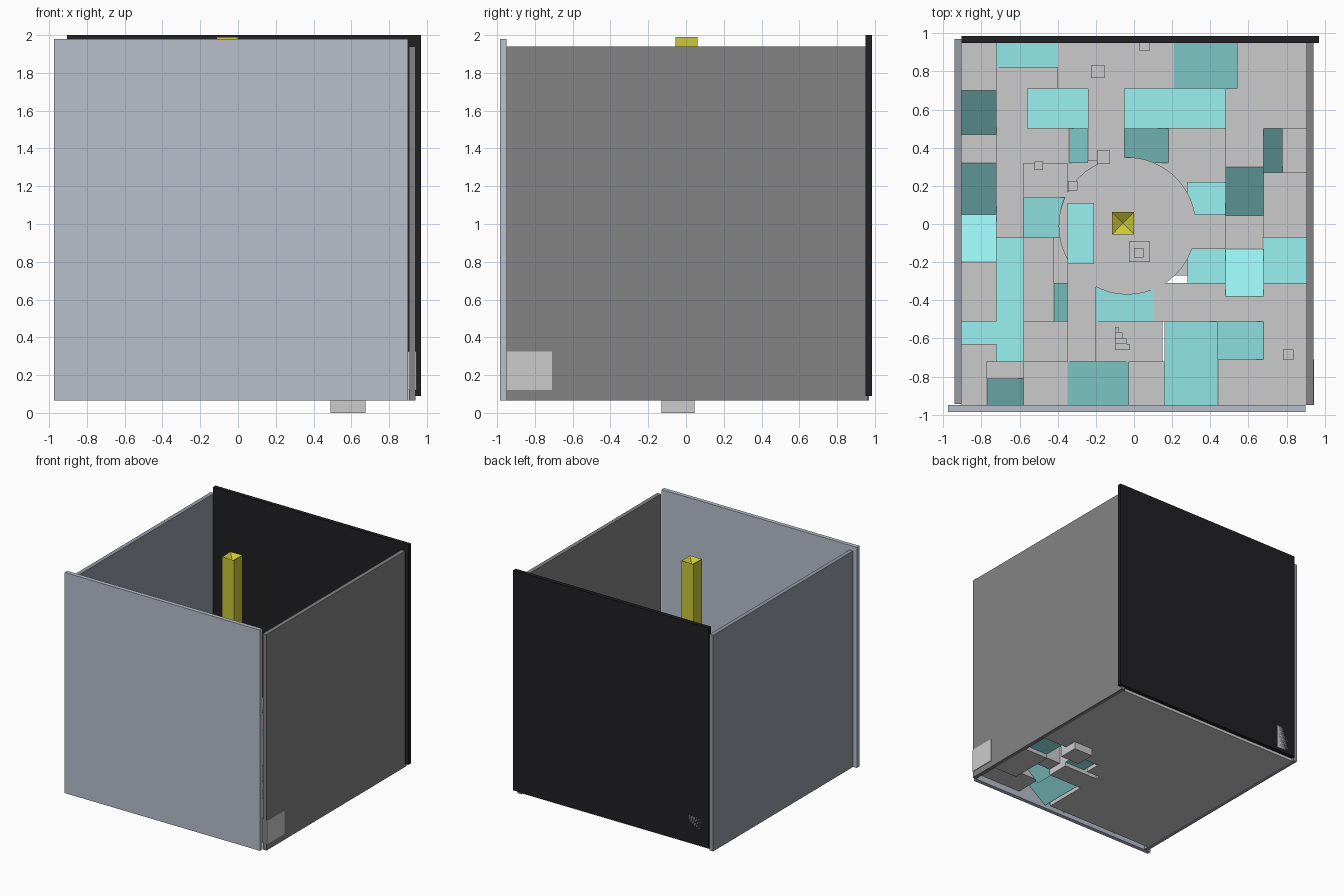
import bpy, bmesh, math

def mat(name, c):
    m = bpy.data.materials.new(name)
    m.diffuse_color = (*c, 1)
    return m

TEAL = mat("teal", (0.32, 0.88, 0.88))
YELLOW = mat("yellow", (0.6, 0.58, 0.04))
PALE = mat("pale_blue_grey", (0.48, 0.52, 0.6))
SLATE = mat("slate", (0.3, 0.33, 0.38))
DARK = mat("dark_grey", (0.23, 0.23, 0.23))
BLACK = mat("black", (0.015, 0.014, 0.016))

def finish(bm, name, m):
    bmesh.ops.recalc_face_normals(bm, faces=bm.faces)
    me = bpy.data.meshes.new(name)
    bm.to_mesh(me)
    bm.free()
    o = bpy.data.objects.new(name, me)
    bpy.context.collection.objects.link(o)
    if m:
        me.materials.append(m)
    return o

def slab(name, x0, x1, y0, y1, low, top, m=None):
    """Box whose bottom and top heights are functions of x and y, or constants."""
    f = lambda h, x, y: h(x, y) if callable(h) else h
    bm = bmesh.new()
    bmesh.ops.create_cube(bm, size=1)
    for v in bm.verts:
        x, y = (x0 if v.co.x < 0 else x1), (y0 if v.co.y < 0 else y1)
        v.co = (x, y, f(low if v.co.z < 0 else top, x, y))
    return finish(bm, name, m)

def ramp(x0, x1, y0, y1, za, zb, axis):
    """Teal sloping plate rising from za to zb along the axis."""
    def h(x, y):
        t = (x - x0) / (x1 - x0) if axis == "x" else (y - y0) / (y1 - y0)
        return za + (zb - za) * t
    slab("ramp", x0, x1, y0, y1, lambda x, y: h(x, y) - 0.03, h, TEAL)

# Tall outer walls, each offset like a pinwheel
slab("front_wall", -0.975, 0.90, -0.985, -0.95, 0.065, 1.98, PALE)
slab("back_wall", -0.905, 0.97, 0.95, 0.985, 0.09, 2.0, BLACK)
slab("right_wall", 0.905, 0.94, -0.95, 0.965, 0.065, 1.94, DARK)
slab("left_wall", -0.94, -0.905, -0.945, 0.97, 0.065, 1.94, SLATE)

G, P = 0.12, 0.325   # ground top, walkway top
# Ground plates, leaving the front right corner partly open
for b in [(-0.905, 0.905, 0.045, 0.95), (-0.905, 0.15, -0.9, 0.045),
          (0.15, 0.28, -0.27, 0.045), (0.28, 0.49, -0.13, 0.045),
          (0.675, 0.905, -0.07, 0.045), (0.15, 0.48, -0.51, -0.31),
          (0.675, 0.905, -0.71, -0.31)]:
    slab("ground", *b, 0.065, G)

# Raised walkways
for b in [(-0.905, -0.72, 0.70, 0.985), (-0.905, -0.72, 0.32, 0.47),
          (-0.905, -0.72, -0.51, -0.20), (-0.905, -0.72, -0.72, -0.63),
          (-0.905, -0.77, -0.95, -0.72), (-0.58, -0.35, -0.95, -0.72),
          (-0.03, 0.16, -0.95, -0.72), (0.44, 0.945, -0.95, -0.71),
          (-0.40, 0.21, 0.71, 0.95), (0.54, 0.905, 0.71, 0.95),
          (0.68, 0.905, 0.50, 0.71), (0.68, 0.905, -0.07, 0.27),
          (0.68, 0.905, -0.71, -0.31), (0.48, 0.68, 0.30, 0.71),
          (-0.24, -0.05, 0.33, 0.71), (0.48, 0.68, -0.51, -0.38),
          (-0.58, -0.35, 0.14, 0.32), (-0.58, -0.42, -0.51, -0.07),
          (-0.35, -0.20, -0.72, -0.21), (0.10, 0.48, -0.51, -0.31),
          (0.25, 0.48, -0.13, 0.05)]:
    slab("walkway", *b, G, P)

# Low landing that hangs below the ground
slab("low_landing", 0.49, 0.675, -0.13, 0.045, 0.0, G)

# Ramps
for b in [(-0.72, -0.40, 0.82, 0.95, G, P, "x"), (0.21, 0.54, 0.71, 0.95, P, G, "x"),
          (0.16, 0.44, -0.95, -0.51, G, P, "x"), (-0.35, -0.03, -0.95, -0.72, P, G, "x"),
          (-0.77, -0.58, -0.95, -0.81, P, G, "x"), (-0.20, 0.10, -0.51, -0.31, G, P, "x"),
          (-0.34, -0.24, 0.32, 0.50, G, P, "x"), (-0.05, 0.18, 0.32, 0.50, P, G, "x"),
          (-0.58, -0.35, -0.07, 0.14, G, P, "x"), (0.44, 0.68, -0.71, -0.51, G, P, "x"),
          (-0.42, -0.35, -0.51, -0.31, P, 0.27, "x"),
          (-0.905, -0.72, 0.47, 0.70, G, P, "y"), (-0.905, -0.72, 0.05, 0.32, G, P, "y"),
          (-0.905, -0.72, -0.20, 0.05, P, G, "y"), (0.68, 0.78, 0.27, 0.50, G, P, "y"),
          (0.48, 0.68, 0.045, 0.30, G, P, "y"), (0.48, 0.68, -0.38, -0.13, P, G, "y")]:
    ramp(*b)

# Flat teal pools
for b in [(-0.56, -0.24, 0.50, 0.71), (-0.05, 0.48, 0.50, 0.71),
          (0.28, 0.48, 0.05, 0.22), (0.28, 0.48, -0.31, -0.13),
          (0.68, 0.905, -0.31, -0.07), (-0.72, -0.58, -0.72, -0.07),
          (-0.905, -0.72, -0.63, -0.51)]:
    slab("pool", *b, 0.10, 0.14, TEAL)
slab("teal_bridge", -0.35, -0.21, -0.21, 0.11, P - 0.02, P + 0.02, TEAL)

# Round central platform
bm = bmesh.new()
bmesh.ops.create_cone(bm, cap_ends=True, segments=48, radius1=0.36, radius2=0.36, depth=P - G)
bmesh.ops.translate(bm, verts=bm.verts, vec=(-0.035, -0.01, (P + G) / 2))
disc = finish(bm, "round_platform", None)
for p in disc.data.polygons:
    p.use_smooth = len(p.vertices) == 4
disc.data.set_sharp_from_angle(angle=math.radians(30))

# Yellow column with a shallow pointed hollow in its top
col = slab("column", -0.115, 0.0, -0.055, 0.062, P, 1.99, YELLOW)
bm = bmesh.new()
bm.from_mesh(col.data)
top = max(bm.faces, key=lambda f: f.calc_center_median().z)
tip = bmesh.ops.poke(bm, faces=[top])["verts"][0]
tip.co.z -= 0.04
bm.to_mesh(col.data)
bm.free()

# Small crates standing on the floors
for x, y, s in [(0.03, -0.145, 0.11), (0.025, -0.15, 0.05), (-0.19, 0.80, 0.07),
                (-0.16, 0.35, 0.07), (-0.5, 0.305, 0.045), (0.055, 0.94, 0.06),
                (0.81, -0.685, 0.055), (-0.32, 0.2, 0.05)]:
    slab("crate", x - s / 2, x + s / 2, y - s / 2, y + s / 2, G, P + 0.05 + (0.04 if s < 0.06 else 0))
# Small steps at the front
for i in range(4):
    slab("step", -0.10, -0.08 + 0.02 * i, -0.54 - 0.03 * (i + 1), -0.54 - 0.03 * i, G, 0.3 - 0.04 * i)
